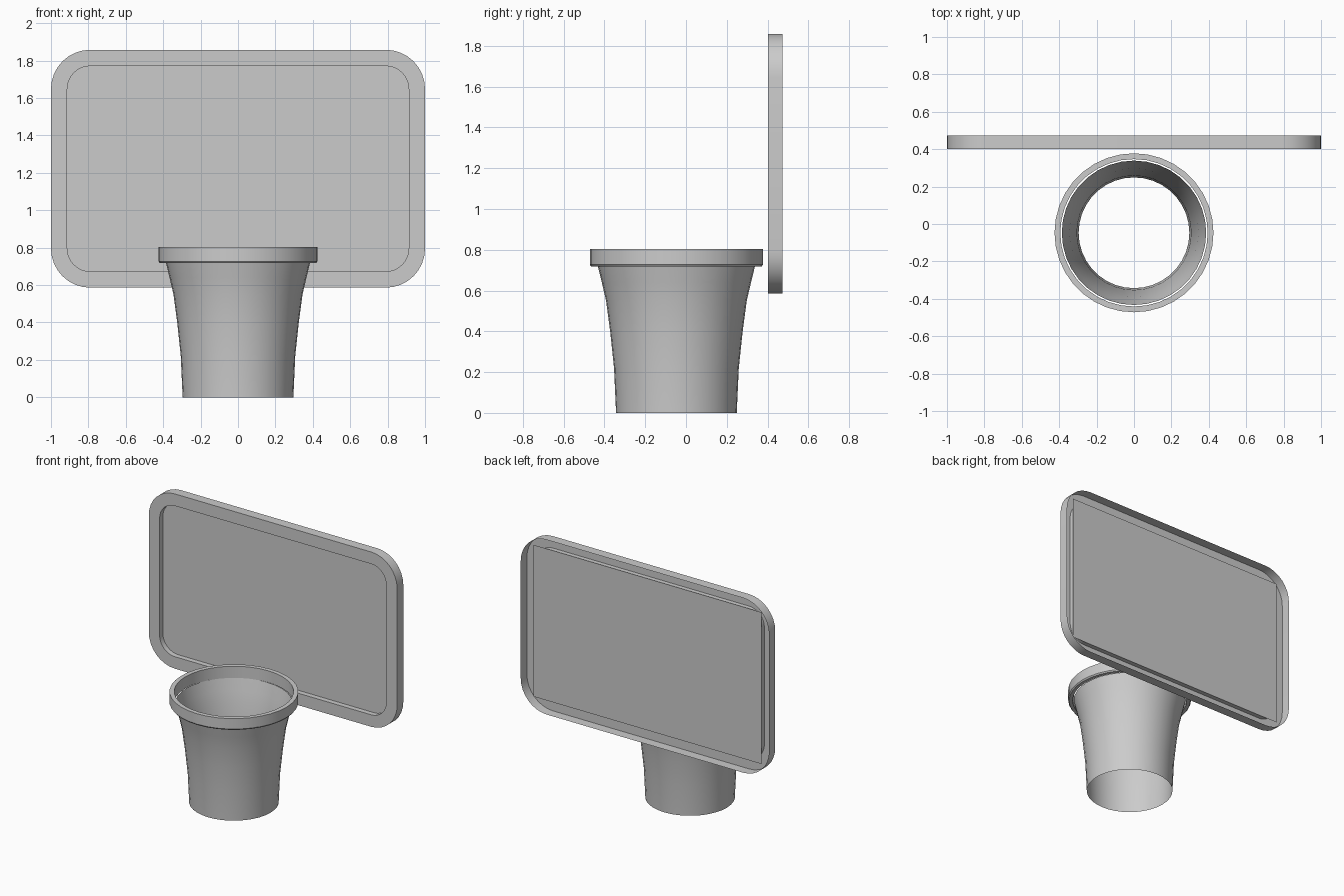
import bpy, bmesh, math

if "Cube" in bpy.data.objects:
    bpy.data.objects.remove(bpy.data.objects["Cube"])

FRONT, BACK, PANEL_Y = 0.402, 0.473, 0.44
ZC = 1.222
HOOP_Y = -0.047
SEG = 36


def finish(name, bm, smooth=True):
    bmesh.ops.recalc_face_normals(bm, faces=bm.faces)
    me = bpy.data.meshes.new(name)
    bm.to_mesh(me)
    bm.free()
    ob = bpy.data.objects.new(name, me)
    bpy.context.collection.objects.link(ob)
    if smooth:
        bpy.ops.object.select_all(action='DESELECT')
        ob.select_set(True)
        bpy.context.view_layer.objects.active = ob
        bpy.ops.object.shade_smooth_by_angle(angle=math.radians(35))
    return ob


def skin(bm, loops, close=False):
    rings = [[bm.verts.new(p) for p in loop] for loop in loops]
    pairs = list(zip(rings, rings[1:]))
    if close:
        pairs.append((rings[-1], rings[0]))
    for a, b in pairs:
        for i in range(len(a)):
            j = (i + 1) % len(a)
            bm.faces.new((a[i], a[j], b[j], b[i]))


def rounded_rect(hx, hz, r, y, n=8):
    pts = []
    for k, (sx, sz) in enumerate(((1, 1), (-1, 1), (-1, -1), (1, -1))):
        for i in range(n + 1):
            a = math.pi / 2 * (k + i / n)
            pts.append((sx * (hx - r) + r * math.cos(a), y,
                        ZC + sz * (hz - r) + r * math.sin(a)))
    return pts


def circle(r, z):
    return [(r * math.cos(2 * math.pi * i / SEG),
             HOOP_Y + r * math.sin(2 * math.pi * i / SEG), z) for i in range(SEG)]


# Backboard frame: outer wall, front lip and inner return, open at the back
bm = bmesh.new()
skin(bm, [rounded_rect(1.0, 0.636, 0.21, BACK),
          rounded_rect(1.0, 0.636, 0.21, FRONT),
          rounded_rect(0.913, 0.549, 0.123, FRONT),
          rounded_rect(0.913, 0.549, 0.123, PANEL_Y)])
finish("backboard_frame", bm)

# Backboard panel: square-cornered sheet behind the lip
bm = bmesh.new()
bm.faces.new([bm.verts.new((sx * 0.918, PANEL_Y, ZC + sz * 0.552))
              for sx, sz in ((-1, -1), (1, -1), (1, 1), (-1, 1))])
finish("backboard_panel", bm, False)

# Hoop rim: solid ring with a slightly eased lower edge
bm = bmesh.new()
skin(bm, [circle(r, z) for r, z in
          ((0.425, 0.803), (0.425, 0.727), (0.418, 0.718),
           (0.394, 0.718), (0.394, 0.803))], close=True)
finish("hoop_rim", bm)

# Net: flared open sleeve
bm = bmesh.new()
skin(bm, [circle(r, z) for r, z in
          ((0.386, 0.722), (0.366, 0.64), (0.345, 0.55), (0.325, 0.40),
           (0.306, 0.22), (0.296, 0.0))])
finish("net", bm)
